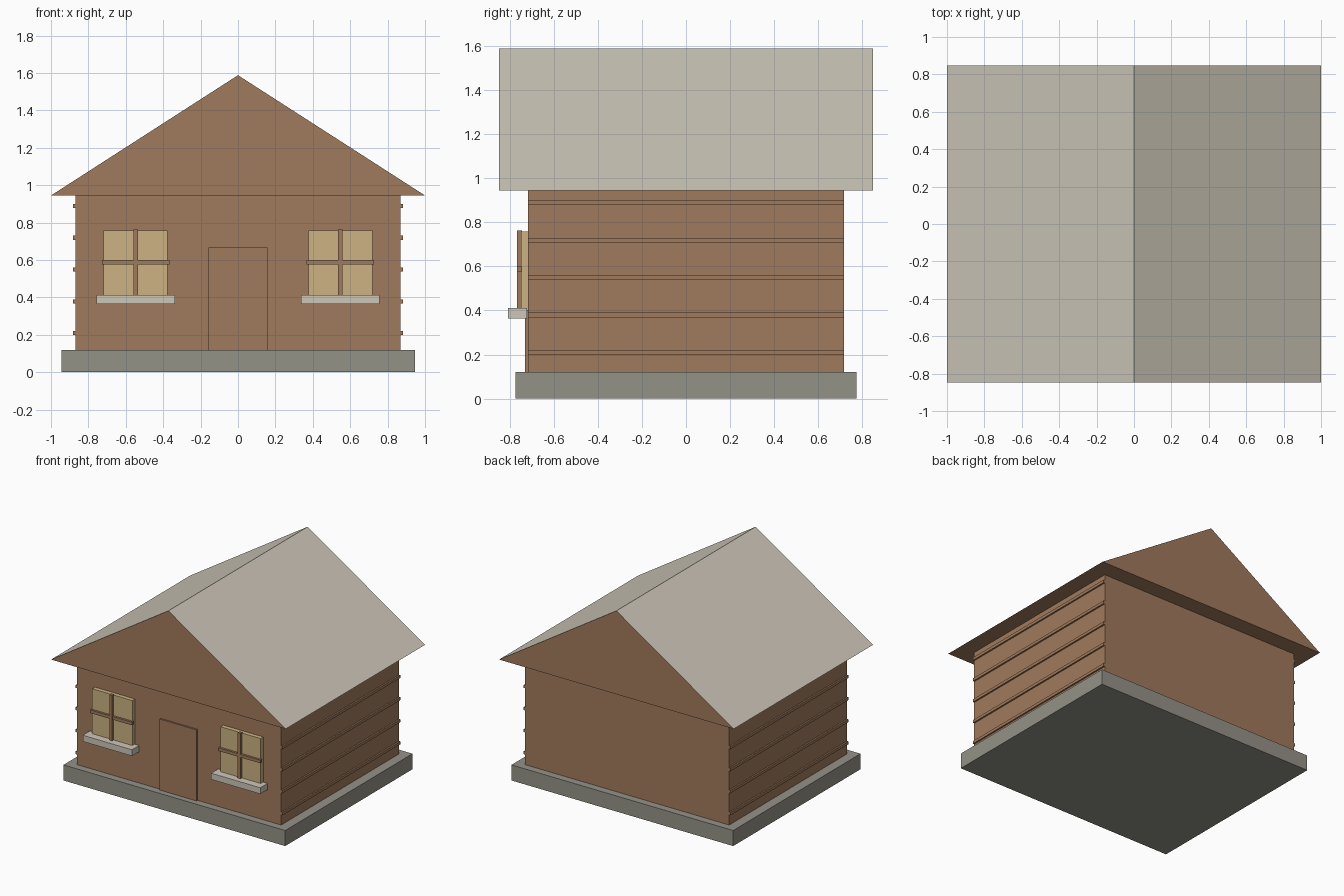
import bpy

cube = bpy.data.objects.get("Cube")
if cube:
    bpy.data.objects.remove(cube, do_unlink=True)


def material(name, r, g, b):
    mat = bpy.data.materials.new(name)
    mat.use_nodes = True
    mat.diffuse_color = (r, g, b, 1)
    for node in mat.node_tree.nodes:
        if node.type == 'BSDF_PRINCIPLED':
            node.inputs["Base Color"].default_value = (r, g, b, 1)
    return mat


WOOD = material("brown wood", 0.352, 0.195, 0.107)
STONE = material("grey stone", 0.296, 0.287, 0.242)
PALE = material("pale stone", 0.617, 0.571, 0.485)
GLASS = material("warm glass", 0.604, 0.445, 0.223)


def add_mesh(name, verts, faces, *mats):
    mesh = bpy.data.meshes.new(name)
    mesh.from_pydata(verts, [], faces)
    for mat in mats:
        mesh.materials.append(mat)
    obj = bpy.data.objects.new(name, mesh)
    bpy.context.collection.objects.link(obj)
    return obj


def box(name, xs, ys, zs, mat):
    """Box spanning the given (low, high) ranges."""
    verts = [(x, y, z) for x in xs for y in ys for z in zs]
    faces = [(0, 1, 3, 2), (4, 6, 7, 5), (0, 4, 5, 1),
             (2, 3, 7, 6), (0, 2, 6, 4), (1, 5, 7, 3)]
    return add_mesh(name, verts, faces, mat)


def span(centre, size):
    return (centre - size / 2, centre + size / 2)


BASE_TOP, EAVES, RIDGE = 0.12, 0.945, 1.588
WALL_X, WALL_Y = 0.87, 0.717

# Foundation slab and house body
box("foundation", (-0.945, 0.945), (-0.775, 0.775), (0, BASE_TOP), STONE)
box("walls", (-WALL_X, WALL_X), (-WALL_Y, WALL_Y), (BASE_TOP, EAVES), WOOD)

# Solid roof prism: wooden gables and underside, pale slopes
profile = [(-1, EAVES), (1, EAVES), (0, RIDGE)]
roof = add_mesh("roof", [(x, y, z) for y in (-0.848, 0.848) for x, z in profile],
                [(0, 1, 2), (3, 5, 4), (0, 3, 4, 1), (1, 4, 5, 2), (2, 5, 3, 0)],
                WOOD, PALE)
for face in roof.data.polygons:
    face.material_index = 1 if face.normal.z > 0.1 else 0

# Front door
box("door", (-0.158, 0.158), (-0.73, -WALL_Y), (BASE_TOP, 0.667), WOOD)

for side, label in ((1, "left"), (-1, "right")):
    # Window with crossed bars and sill
    cx = side * 0.547
    box(label + "_window_pane", span(cx, 0.342), (-0.75, -WALL_Y), (0.4, 0.758), GLASS)
    box(label + "_window_upright", span(cx, 0.024), (-0.768, -0.745), (0.41, 0.763), WOOD)
    box(label + "_window_crossbar", span(cx, 0.36), (-0.766, -0.745), (0.576, 0.6), WOOD)
    box(label + "_window_sill", span(cx, 0.42), (-0.809, -0.722), (0.364, 0.412), PALE)

    # Horizontal battens along the side wall
    for i in range(5):
        box(f"{label}_batten_{i + 1}", sorted((side * WALL_X, side * 0.882)),
            (-WALL_Y, WALL_Y), span(0.209 + i * 0.17, 0.022), WOOD)
